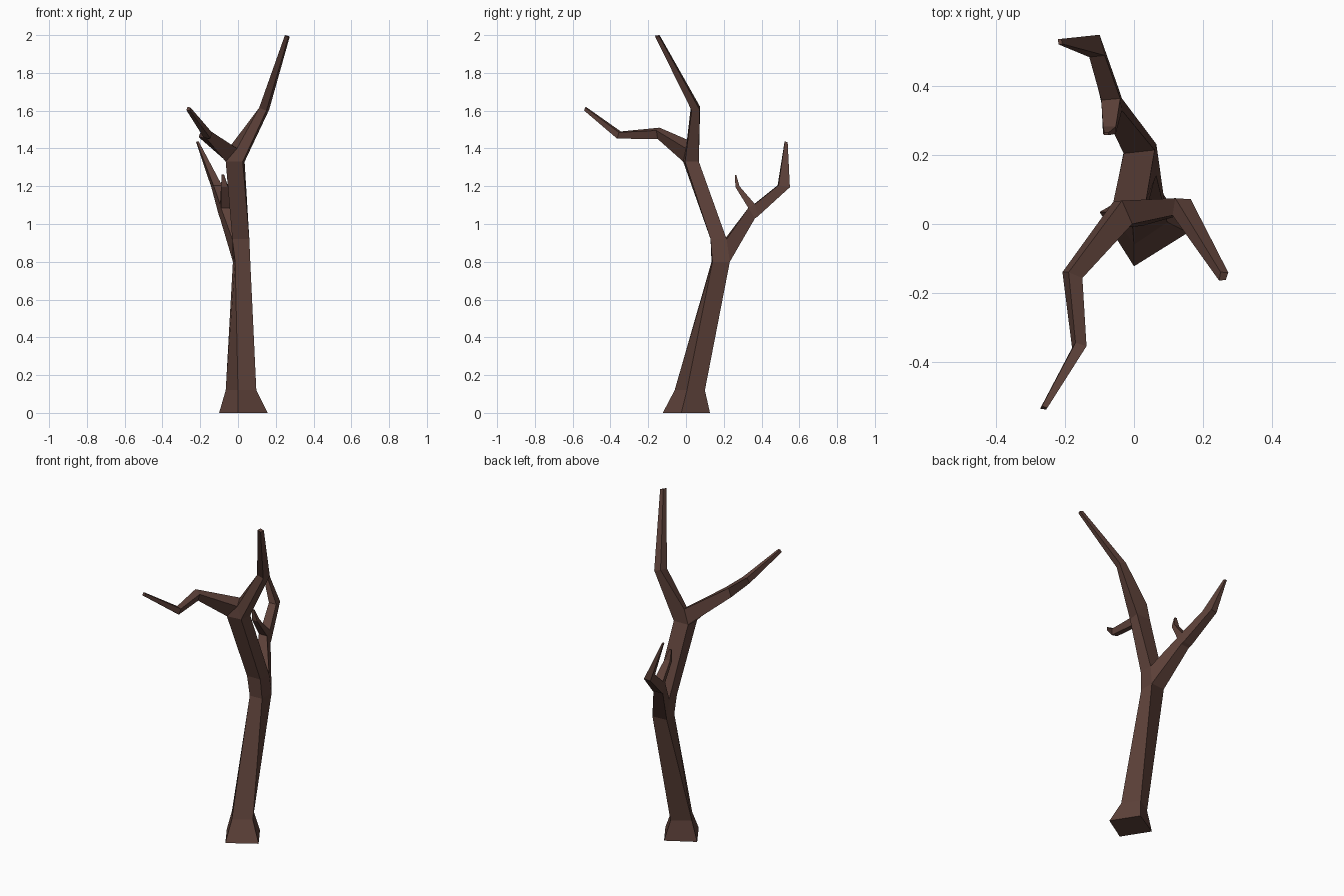
import bpy, bmesh
from mathutils import Vector

if "Cube" in bpy.data.objects:
    bpy.data.objects.remove(bpy.data.objects["Cube"])

bark = bpy.data.materials.new("dark_brown_bark")
bark.diffuse_color = (0.112, 0.054, 0.042, 1)
bark.use_nodes = True
bark.node_tree.nodes["Principled BSDF"].inputs["Base Color"].default_value = bark.diffuse_color

bm = bmesh.new()


def ring(*pts, z=None):
    return [bm.verts.new(p if z is None else (*p, z)) for p in pts]


def bridge(a, b, skip=()):
    """Join two four-sided rings, leaving out the sides where a limb starts."""
    for i in range(4):
        if i not in skip:
            j = (i + 1) % 4
            bm.faces.new((a[i], a[j], b[j], b[i]))
    return b


def tip(base, centre, scale=0.5):
    """Taper a limb to a small copy of its last ring and cap it."""
    mid = sum((v.co for v in base), Vector()) / 4
    end = ring(*[Vector(centre) + (v.co - mid) * scale for v in base])
    bridge(base, end)
    bm.faces.new(end)


# trunk: corners run left-back, left-front, right-front, right-back
foot = ring((-.10, .035), (0, -.123), (.157, -.025), (.06, .127), z=0)
flare = ring((-.065, .035), (0, -.06), (.097, .005), (.035, .10), z=.12)
fork_low = ring((-.027, .225), (-.015, .135), (.065, .14), (.065, .232), z=.8)
fork_high = ring((-.03, .205), (-.03, .13), (.06, .13), (.06, .215), z=.92)
crown = ring((-.06, .065), (-.065, -.015), (.025, -.005), (.035, .068), z=1.33)
bm.faces.new(foot)
bridge(foot, flare)
bridge(flare, fork_low)
bridge(fork_low, fork_high, skip=(3,))
bridge(fork_high, crown)

# crotch ridge where the two upper limbs part
p, q = bm.verts.new((-.005, 0, 1.40)), bm.verts.new((-.035, .068, 1.42))
bm.faces.new((crown[1], crown[2], p))
bm.faces.new((crown[3], crown[0], q))

# upper left limb, reaching forward
l1 = ring((-.208, -.14, 1.46), (-.165, -.15, 1.45), (-.15, -.157, 1.495), (-.19, -.14, 1.51))
l2 = ring((-.18, -.36, 1.455), (-.145, -.365, 1.452), (-.138, -.355, 1.485), (-.17, -.345, 1.49))
bridge([crown[0], crown[1], p, q], l1)
bridge(l1, l2)
tip(l2, (-.262, -.535, 1.61))

# upper right limb, the tallest
r1 = ring((.15, .03, 1.6), (.165, .072, 1.605), (.12, .075, 1.62), (.112, .025, 1.615))
bridge([crown[2], crown[3], q, p], r1)
tip(r1, (.26, -.152, 1.995))

# rear limb, grown from the back of the lower fork
b1 = ring((-.095, .36, 1.03), (-.035, .365, 1.03), (-.035, .33, 1.085), (-.09, .33, 1.085))
b2 = ring((-.10, .375, 1.04), (-.04, .38, 1.04), (-.04, .365, 1.105), (-.095, .36, 1.105))
b3 = ring((-.14, .545, 1.19), (-.10, .55, 1.195), (-.085, .49, 1.205), (-.13, .485, 1.205))
bridge([fork_low[0], fork_low[3], fork_high[3], fork_high[0]], b1)
bridge(b1, b2, skip=(2,))
bridge(b2, b3)
tip(b3, (-.215, .53, 1.435), .25)

# little twig on the rear limb
t1 = ring((-.09, .262, 1.195), (-.053, .262, 1.195), (-.053, .283, 1.2), (-.09, .283, 1.2))
bridge([b1[3], b1[2], b2[2], b2[3]], t1)
tip(t1, (-.08, .262, 1.26), .35)

bmesh.ops.recalc_face_normals(bm, faces=bm.faces)
mesh = bpy.data.meshes.new("bare_tree")
bm.to_mesh(mesh)
bm.free()
mesh.materials.append(bark)
bpy.context.collection.objects.link(bpy.data.objects.new("bare_tree", mesh))
